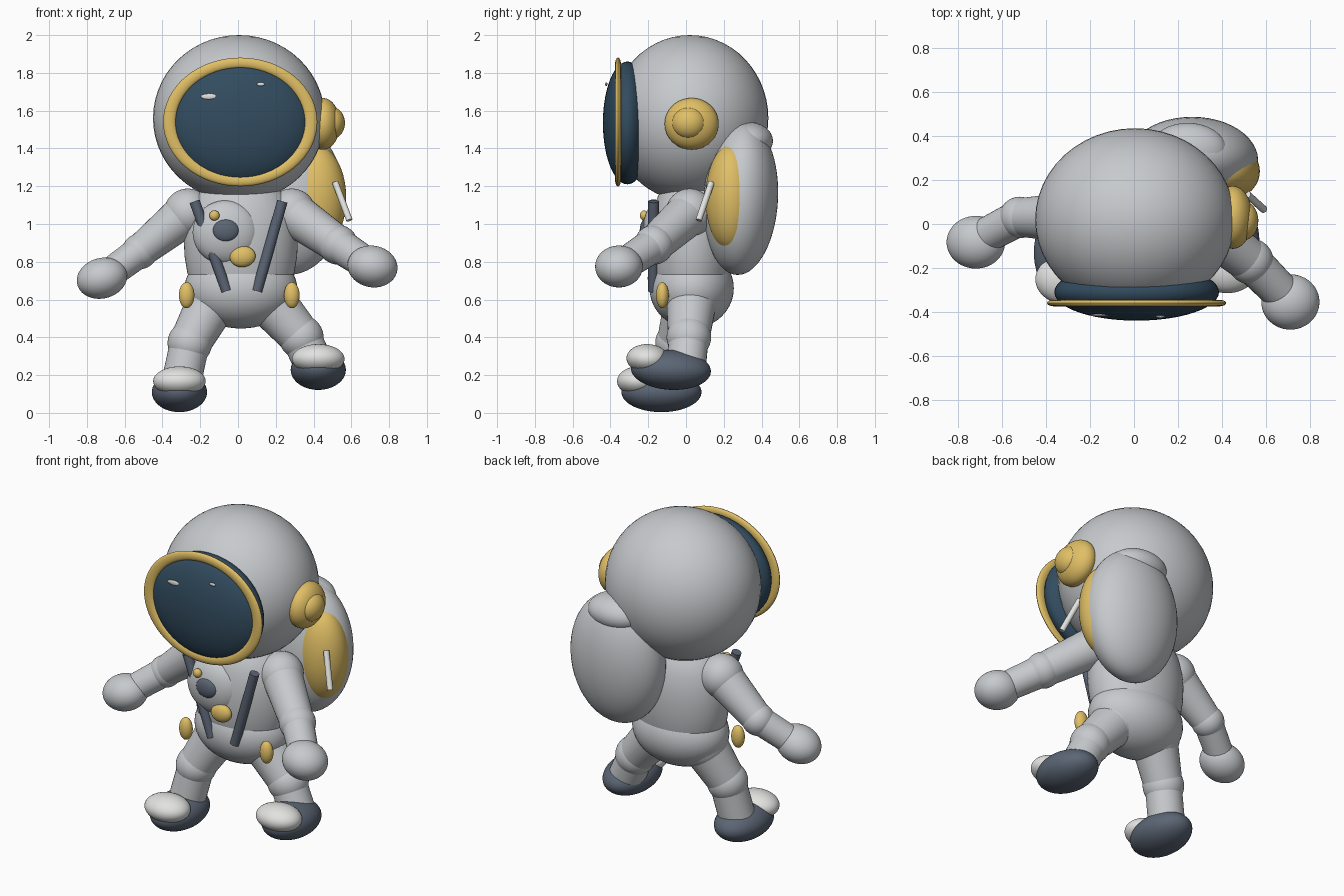
import bpy, bmesh, math
from mathutils import Vector, Matrix

if "Cube" in bpy.data.objects:
    bpy.data.objects.remove(bpy.data.objects["Cube"])


def material(name, rgb):
    m = bpy.data.materials.new(name)
    m.diffuse_color = (*rgb, 1)
    m.use_nodes = True
    m.node_tree.nodes["Principled BSDF"].inputs["Base Color"].default_value = m.diffuse_color
    return m


SUIT = material("suit grey", (0.57, 0.59, 0.61))
WHITE = material("bright white", (0.76, 0.76, 0.75))
GOLD = material("gold", (0.75, 0.52, 0.13))
GLASS = material("visor blue", (0.032, 0.072, 0.115))
SLATE = material("slate", (0.105, 0.13, 0.175))


def finish(name, bm, mat):
    bmesh.ops.recalc_face_normals(bm, faces=bm.faces)
    me = bpy.data.meshes.new(name)
    bm.to_mesh(me)
    bm.free()
    me.materials.append(mat)
    ob = bpy.data.objects.new(name, me)
    bpy.context.collection.objects.link(ob)
    bpy.ops.object.select_all(action='DESELECT')
    ob.select_set(True)
    bpy.context.view_layer.objects.active = ob
    bpy.ops.object.shade_smooth_by_angle(angle=math.radians(40))
    return ob


def ellipsoid(name, centre, radii, mat, rot=Matrix()):
    bm = bmesh.new()
    bmesh.ops.create_uvsphere(bm, u_segments=48, v_segments=28, radius=1)
    bm.transform(Matrix.Translation(centre) @ rot @ Matrix.Diagonal((*radii, 1)))
    return finish(name, bm, mat)


def rod(name, a, b, r1, r2, mat):
    a, b = Vector(a), Vector(b)
    bm = bmesh.new()
    bmesh.ops.create_cone(bm, cap_ends=True, segments=32, radius1=r1, radius2=r2,
                          depth=(b - a).length)
    turn = (b - a).to_track_quat('Z', 'Y').to_matrix().to_4x4()
    bm.transform(Matrix.Translation((a + b) / 2) @ turn)
    return finish(name, bm, mat)


def lathe(name, profile, centre, scale, mat, axis='Z', closed=False):
    """Spin (radius, height) points about an axis, then scale."""
    bm = bmesh.new()
    n = 64
    rings = [[bm.verts.new((r * math.cos(t), r * math.sin(t), h))
              for t in (2 * math.pi * i / n for i in range(n))] for r, h in profile]
    pairs = list(zip(rings, rings[1:]))
    if closed:
        pairs.append((rings[-1], rings[0]))
    else:
        bm.faces.new(rings[0])
        bm.faces.new(rings[-1])
    for p, q in pairs:
        for i in range(n):
            j = (i + 1) % n
            bm.faces.new((p[i], p[j], q[j], q[i]))
    turn = Matrix.Rotation(math.pi / 2, 4, 'X') if axis == 'Y' else Matrix()
    bm.transform(Matrix.Translation(centre) @ Matrix.Diagonal((*scale, 1)) @ turn)
    return finish(name, bm, mat)


# helmet, visor and visor ring
ellipsoid("helmet", (0.005, 0.02, 1.56), (0.455, 0.416, 0.44), SUIT)
ellipsoid("visor", (0.012, -0.31, 1.535), (0.375, 0.13, 0.325), GLASS)
ring = []
for k in range(16):
    t = 2 * math.pi * k / 16
    ring.append((0.375 + 0.033 * math.cos(t), 0.015 * math.sin(t)))
lathe("visor_ring", ring, (0.012, -0.36, 1.54), (1, 1, 0.835), GOLD, 'Y', True)
ellipsoid("glint_large", (-0.155, -0.415, 1.675), (0.042, 0.006, 0.015), WHITE)
ellipsoid("glint_small", (0.12, -0.422, 1.74), (0.021, 0.006, 0.01), WHITE)

# ear piece on one side
ellipsoid("ear_piece", (0.45, 0.03, 1.53), (0.09, 0.143, 0.137), GOLD)
ellipsoid("ear_cap", (0.495, 0.015, 1.535), (0.071, 0.09, 0.085), GOLD)

# torso and hips
lathe("torso", [(0.2, 0.6), (0.26, 0.67), (0.283, 0.74), (0.298, 0.83), (0.302, 0.92),
                (0.295, 1.0), (0.275, 1.08), (0.24, 1.15), (0.18, 1.21)],
      (0.015, 0.03, 0), (1, 0.74, 1), SUIT)
ellipsoid("hips", (0.015, 0.03, 0.66), (0.298, 0.223, 0.213), SUIT)

# chest unit, buttons and straps
ellipsoid("chest_unit", (-0.065, -0.14, 0.955), (0.175, 0.09, 0.17), SUIT)
ellipsoid("chest_dial", (-0.065, -0.215, 0.965), (0.07, 0.03, 0.06), SLATE)
ellipsoid("chest_button", (-0.125, -0.222, 1.045), (0.027, 0.022, 0.027), GOLD)
ellipsoid("chest_badge", (0.025, -0.2, 0.827), (0.068, 0.035, 0.055), GOLD,
          Matrix.Rotation(math.radians(-8), 4, 'Y'))
rod("strap_left", (-0.23, -0.172, 1.12), (-0.06, -0.172, 0.645), 0.028, 0.028, SLATE)
rod("strap_right", (0.235, -0.172, 1.12), (0.1, -0.172, 0.645), 0.028, 0.028, SLATE)
for side, x in (("left", -0.272), ("right", 0.285)):
    ellipsoid("hip_clip_" + side, (x, -0.125, 0.623), (0.041, 0.034, 0.069), GOLD)

# backpack with side tank, top bump and tube
ellipsoid("backpack", (0.265, 0.29, 1.135), (0.3, 0.197, 0.405), SUIT,
          Matrix.Rotation(math.radians(-3), 4, 'X'))
ellipsoid("backpack_top", (0.245, 0.33, 1.44), (0.18, 0.13, 0.1), SUIT)
ellipsoid("side_tank", (0.41, 0.24, 1.137), (0.163, 0.137, 0.283), GOLD)
rod("tank_tube", (0.515, 0.135, 1.22), (0.59, 0.067, 1.02), 0.017, 0.017, WHITE)


def limb(name, root, joint, end, radii):
    """Two tapered tubes with round joints."""
    r0, r1, r2 = radii
    ellipsoid(name + "_root", root, (r0 * 1.08,) * 3, SUIT)
    rod(name + "_upper", root, joint, r0, r1, SUIT)
    ellipsoid(name + "_joint", joint, (r1 * 1.07,) * 3, SUIT)
    rod(name + "_lower", joint, end, r1 * 0.95, r2, SUIT)


# arms and hands
limb("arm_left", (-0.265, 0.03, 1.06), (-0.52, 0.03, 0.855), (-0.69, -0.06, 0.73),
     (0.118, 0.088, 0.08))
limb("arm_right", (0.285, 0.02, 1.06), (0.53, -0.17, 0.89), (0.69, -0.33, 0.785),
     (0.118, 0.098, 0.085))
ellipsoid("hand_left", (-0.72, -0.083, 0.713), (0.135, 0.12, 0.107), SUIT,
          Matrix.Rotation(math.radians(-15), 4, 'Y'))
ellipsoid("hand_right", (0.712, -0.355, 0.775), (0.133, 0.126, 0.11), SUIT,
          Matrix.Rotation(math.radians(10), 4, 'Y'))

# legs, boots and toe caps
limb("leg_left", (-0.13, 0.02, 0.6), (-0.255, -0.045, 0.37), (-0.305, -0.075, 0.14),
     (0.135, 0.11, 0.105))
limb("leg_right", (0.16, 0.03, 0.6), (0.335, 0.015, 0.4), (0.41, -0.0, 0.24),
     (0.135, 0.11, 0.105))
for side, x, y, z, tilt in (("left", -0.31, -0.13, 0.11, 0), ("right", 0.425, -0.08, 0.228, -3)):
    rot = Matrix.Rotation(math.radians(tilt), 4, 'X')
    ellipsoid("boot_" + side, (x, y, z), (0.146, 0.212, 0.106), SLATE, rot)
    ellipsoid("toe_cap_" + side, (x, y - 0.122, z + 0.058), (0.139, 0.113, 0.078), WHITE, rot)
